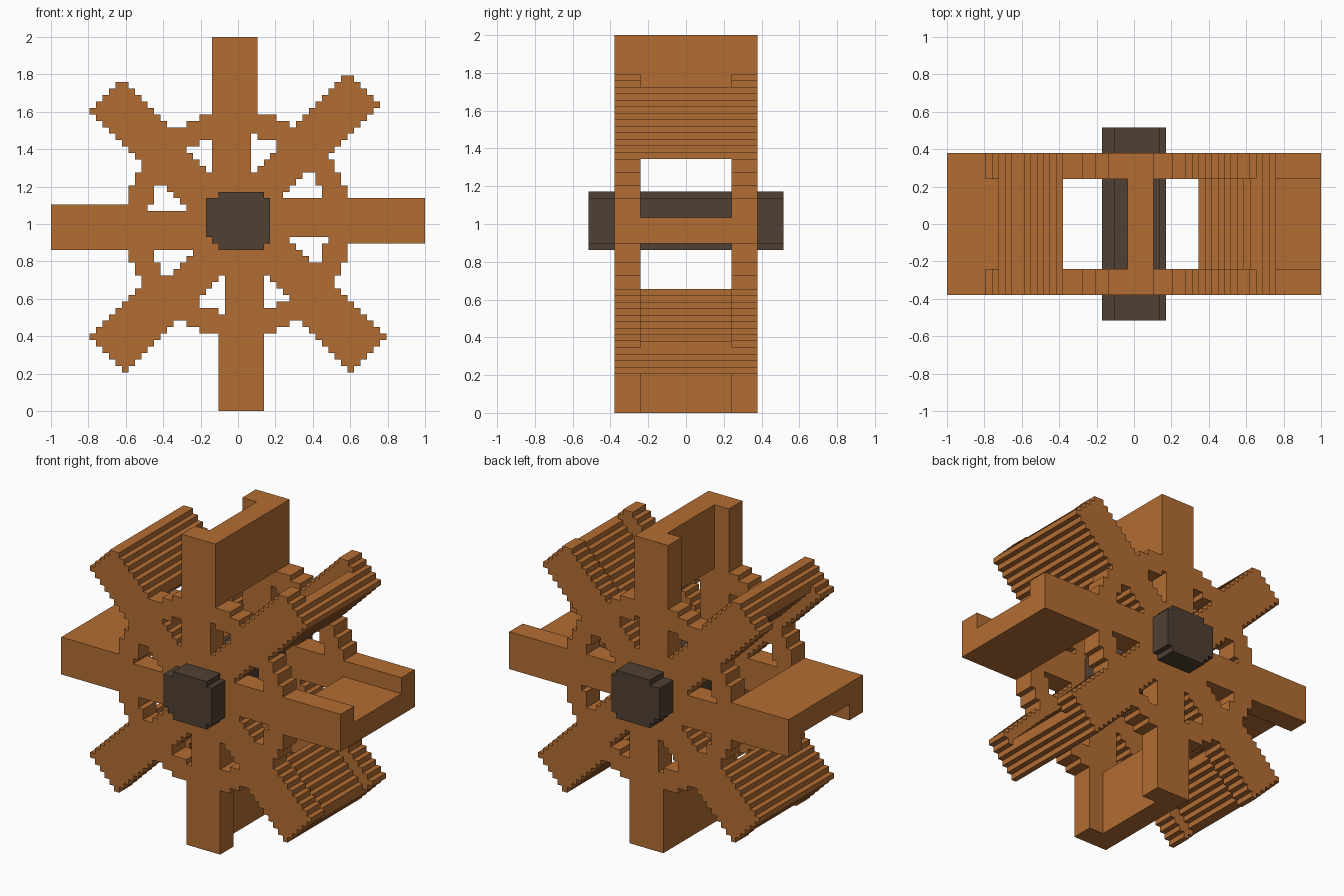
import bpy, bmesh, math

if "Cube" in bpy.data.objects:
    bpy.data.objects.remove(bpy.data.objects["Cube"], do_unlink=True)

V = 1 / 29          # size of one block
N = 29              # wheel radius in blocks


def material(name, rgb):
    m = bpy.data.materials.new(name)
    m.use_nodes = True
    m.diffuse_color = (*rgb, 1)
    bsdf = m.node_tree.nodes["Principled BSDF"]
    bsdf.inputs["Base Color"].default_value = (*rgb, 1)
    bsdf.inputs["Roughness"].default_value = 0.9
    return m


wood = material("oak wood", (0.45, 0.155, 0.033))
dark = material("dark axle wood", (0.08, 0.051, 0.034))

# Arms clockwise from the top: tip radius, outer width range, inner width range,
# paddle start radius, paddle width range (all in blocks)
STRAIGHT = (29, (-4, 3), (-4, 2), 17, (-1, 3))


def diagonal(outer, inner_hi, start):
    return (28.4, outer, (-4.1, inner_hi), start, (-1.5, outer[1]))


ARMS = [STRAIGHT, diagonal((-4.3, 2.2), 2.0, 16.9),
        STRAIGHT, diagonal((-3.6, 3.6), 2.7, 17.3),
        STRAIGHT, diagonal((-3.6, 3.6), 2.0, 18.3),
        STRAIGHT, diagonal((-3.6, 2.9), 2.7, 18.3)]


def along_arm(k, x, z):
    """Distance along arm k and clockwise offset across it."""
    a = math.radians(45 * k)
    s, c = math.sin(a), math.cos(a)
    return x * s + z * c, x * c - z * s


def in_frame(x, z):
    r = math.hypot(x, z)
    if r < 5 or 13.9 < r < 17.5:            # hub and rim
        return True
    for k, (tip, outer, inner, _, _) in enumerate(ARMS):
        u, c = along_arm(k, x, z)
        lo, hi = inner if r < 15.5 else outer
        if 0 < u < tip and lo < c < hi:
            return True
    return False


def in_paddle(x, z):
    for k, (tip, _, _, start, (lo, hi)) in enumerate(ARMS):
        u, c = along_arm(k, x, z)
        if start < u < tip and lo < c < hi:
            return True
    return False


def in_axle(x, z):
    if not -4 < z < 5:
        return False
    if z < -3 or z > 4:
        return -3 < x < 4
    return (-4 if z < -2 else -5) < x < 5


def block_solid(name, rule, y0, y1, mat, caps=True):
    """Extrude every grid cell accepted by the rule from y0 to y1."""
    cells = {(i, j) for i in range(-N, N) for j in range(-N, N)
             if rule(i + 0.5, j + 0.5)}
    bm = bmesh.new()
    verts = {}

    def vert(i, y, j):
        if (i, y, j) not in verts:
            verts[i, y, j] = bm.verts.new((i * V, y * V, j * V + 1))
        return verts[i, y, j]

    for i, j in sorted(cells):
        ring = [(i, j), (i + 1, j), (i + 1, j + 1), (i, j + 1)]
        if caps:
            bm.faces.new([vert(a, y0, b) for a, b in ring])
            bm.faces.new([vert(a, y1, b) for a, b in reversed(ring)])
        # Side walls only where the neighbouring cell is empty
        for n, (di, dj) in enumerate([(0, -1), (1, 0), (0, 1), (-1, 0)]):
            if (i + di, j + dj) not in cells:
                (a, b), (c, d) = ring[n], ring[(n + 1) % 4]
                bm.faces.new([vert(c, y0, d), vert(a, y0, b),
                              vert(a, y1, b), vert(c, y1, d)])
    # Merge flat runs of blocks into larger faces
    bmesh.ops.dissolve_limit(bm, angle_limit=0.01, verts=bm.verts[:],
                             edges=bm.edges[:])
    mesh = bpy.data.meshes.new(name)
    bm.to_mesh(mesh)
    bm.free()
    mesh.materials.append(mat)
    ob = bpy.data.objects.new(name, mesh)
    bpy.context.collection.objects.link(ob)
    return ob


# Two spoked frames, the paddles joining them, and the axle
block_solid("front_frame", in_frame, -11, -7, wood)
block_solid("back_frame", in_frame, 7, 11, wood)
block_solid("paddles", in_paddle, -7, 7, wood, caps=False)
block_solid("axle", in_axle, -15, 15, dark)
